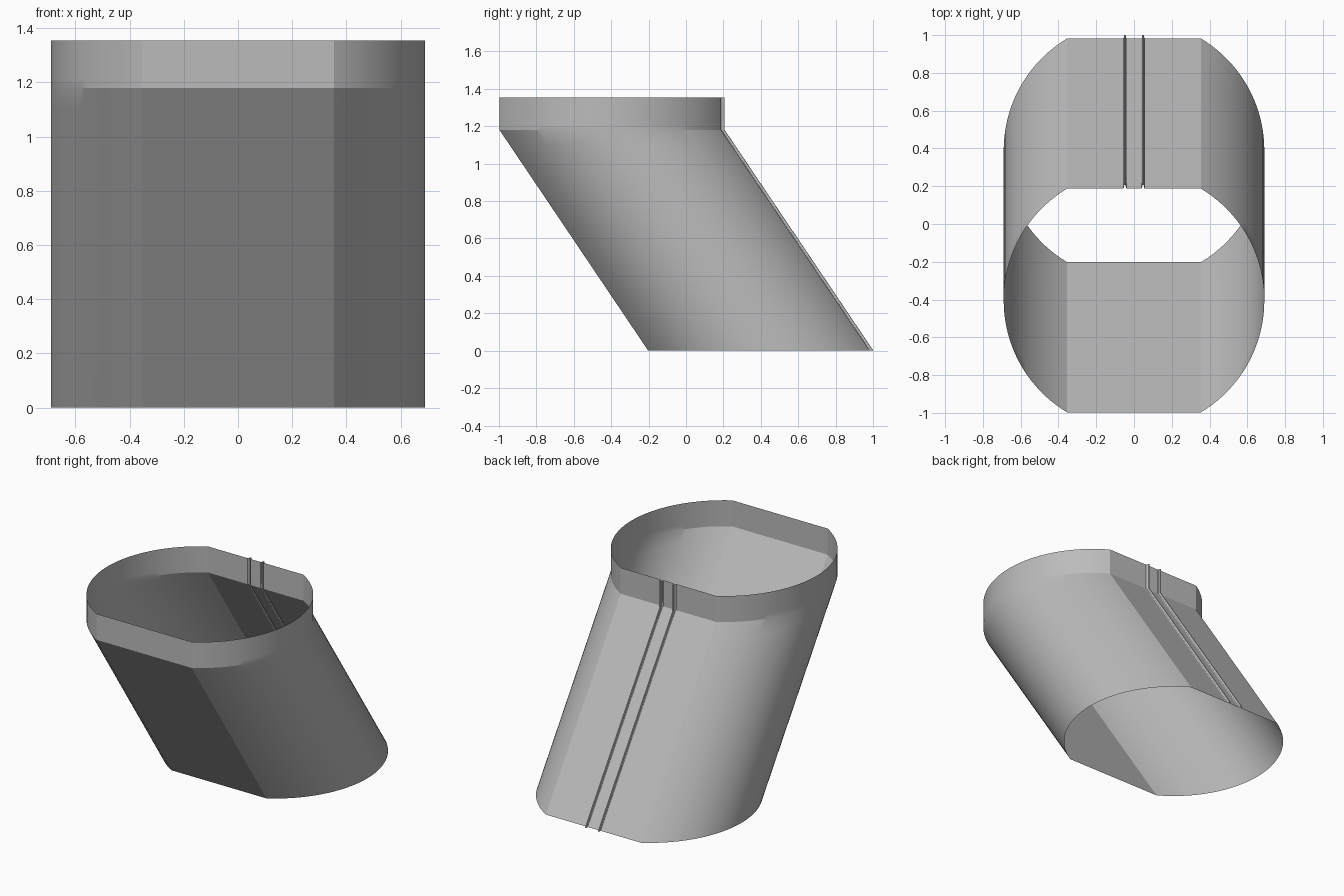
import bpy, bmesh, math

cube = bpy.data.objects.get("Cube")
if cube:
    bpy.data.objects.remove(cube)

RADIUS, FLAT = 0.69, 0.592          # round section cut by flat front and back
CORNER = math.sqrt(RADIUS**2 - FLAT**2)
LOW_Y, HIGH_Y = 0.39, -0.405        # section centre at floor and at collar
BEND, TOP = 1.18, 1.355
ARC_STEPS = 40

mat = bpy.data.materials.new("plain grey")
mat.use_nodes = True
mat.diffuse_color = (0.5, 0.5, 0.5, 1)
mat.node_tree.nodes["Principled BSDF"].inputs["Base Color"].default_value = mat.diffuse_color


def rib(x):
    """Narrow outward fold with a flared foot, listed from +x to -x."""
    half = [(0.011, 0), (0.007, 0.003), (0.005, 0.008), (0.004, 0.018)]
    right = [(x + dx, FLAT + dy) for dx, dy in half]
    left = [(x - dx, FLAT + dy) for dx, dy in reversed(half)]
    return right + [(x, FLAT + 0.02)] + left


def side_arc(start):
    span = 2 * math.asin(FLAT / RADIUS)
    return [(RADIUS * math.cos(start + span * i / ARC_STEPS),
             RADIUS * math.sin(start + span * i / ARC_STEPS))
            for i in range(ARC_STEPS + 1)]


# Horizontal section: left arc, ribbed back, right arc, flat front
a = math.asin(FLAT / RADIUS)
section = side_arc(-a) + rib(0.048) + rib(-0.048) + side_arc(math.pi - a)

# Leaning sleeve with an upright collar, open at both ends
bm = bmesh.new()
rings = []
for z in (0, 0.4, 0.8, 1.1, BEND, 1.21, TOP):
    cy = LOW_Y + (HIGH_Y - LOW_Y) * min(z / BEND, 1)
    rings.append([bm.verts.new((x, y + cy, z)) for x, y in section])
for low, high in zip(rings, rings[1:]):
    for i in range(len(section)):
        j = (i + 1) % len(section)
        bm.faces.new((low[i], low[j], high[j], high[i]))

mesh = bpy.data.meshes.new("sleeve")
bm.to_mesh(mesh)
bm.free()
mesh.materials.append(mat)
sleeve = bpy.data.objects.new("sleeve", mesh)
bpy.context.collection.objects.link(sleeve)
bpy.context.view_layer.objects.active = sleeve
sleeve.select_set(True)
bpy.ops.object.shade_smooth_by_angle(angle=math.radians(20))
